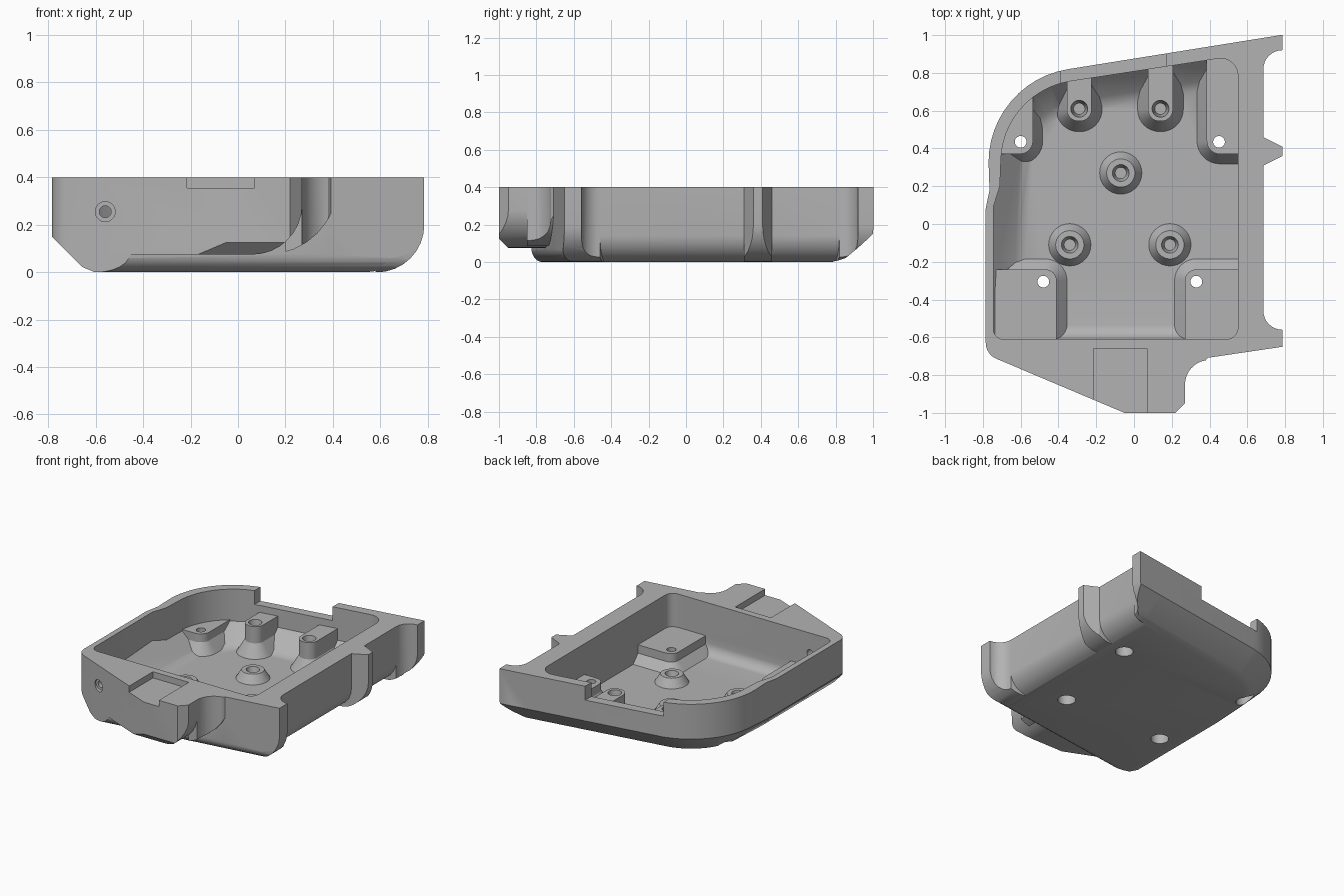
import bpy
import bmesh
from math import sin, cos, radians
from mathutils import Vector

if "Cube" in bpy.data.objects:
    bpy.data.objects.remove(bpy.data.objects["Cube"])

grey = bpy.data.materials.new("cast_grey")
grey.use_nodes = True
grey.diffuse_color = (0.45, 0.45, 0.45, 1)
grey.node_tree.nodes["Principled BSDF"].inputs["Base Color"].default_value = (0.45, 0.45, 0.45, 1)

TOP = 0.4
CX, CY = -0.27, 0.326      # centre of the big rounded corner
BACK = 99.1                # facing of the slanted back wall


def arc(cx, cy, r, a0, a1, n=8):
    angles = [radians(a0 + (a1 - a0) * i / n) for i in range(n + 1)]
    return [(cx + r * cos(a), cy + r * sin(a)) for a in angles]


def loft(lower, z0, upper, z1):
    """Solid between two outlines with equal point counts."""
    bm = bmesh.new()
    a = [bm.verts.new((x, y, z0)) for x, y in lower]
    b = [bm.verts.new((x, y, z1)) for x, y in upper]
    bm.faces.new(a[::-1])
    bm.faces.new(b)
    for i in range(len(a)):
        j = (i + 1) % len(a)
        bm.faces.new((a[i], a[j], b[j], b[i]))
    bmesh.ops.recalc_face_normals(bm, faces=bm.faces)
    return bm


def prism(outline, z0, z1):
    return loft(outline, z0, outline, z1)


def trim(bm, x, y, z, facing, tilt):
    """Slice off everything outside a downward-leaning plane."""
    a, t = radians(facing), radians(tilt)
    no = Vector((cos(a) * cos(t), sin(a) * cos(t), -sin(t)))
    bmesh.ops.bisect_plane(bm, geom=bm.verts[:] + bm.edges[:] + bm.faces[:], dist=1e-5,
                           plane_co=(x, y, z), plane_no=no, clear_outer=True)
    rim = [e for e in bm.edges if e.is_boundary]
    if rim:
        bmesh.ops.holes_fill(bm, edges=rim, sides=0)


def soft(bm, x, y, facing, r, base, steps=6):
    """Round the lower edge of a wall."""
    d = Vector((cos(radians(facing)), sin(radians(facing))))
    for i in range(steps):
        tilt = 90 * (i + 0.5) / steps
        p = Vector((x, y)) - d * (r - r * cos(radians(tilt)))
        trim(bm, p.x, p.y, base + r - r * sin(radians(tilt)), facing, tilt)


def chamfer(bm, x, y, facing, h, base):
    """Bevel the lower edge of a wall, with a softened foot."""
    d = Vector((cos(radians(facing)), sin(radians(facing))))
    trim(bm, x, y, h, facing, 45)
    p = Vector((x, y)) - d * (h - base + 0.03)
    trim(bm, p.x, p.y, base, facing, 67.5)


def corner_chamfer(bm, r, h, base, n=12):
    step = (180 - BACK) / n
    for f in [BACK] + [BACK + step * (i + 0.5) for i in range(n)]:
        chamfer(bm, CX + r * cos(radians(f)), CY + r * sin(radians(f)), f, h, base)


def make(name, bm):
    bmesh.ops.recalc_face_normals(bm, faces=bm.faces)
    me = bpy.data.meshes.new(name)
    bm.to_mesh(me)
    bm.free()
    ob = bpy.data.objects.new(name, me)
    bpy.context.collection.objects.link(ob)
    me.materials.append(grey)
    return ob


def combine(target, bm, operation):
    tool = make("tool", bm)
    mod = target.modifiers.new("bool", 'BOOLEAN')
    mod.operation, mod.solver, mod.object = operation, 'EXACT', tool
    bpy.context.view_layer.objects.active = target
    bpy.ops.object.modifier_apply(modifier=mod.name)
    bpy.data.objects.remove(tool)


def rounded(x0, y0, x1, y1, r):
    return (arc(x0 + r, y0 + r, r, 180, 270) + arc(x1 - r, y0 + r, r, 270, 360)
            + arc(x1 - r, y1 - r, r, 0, 90) + arc(x0 + r, y1 - r, r, 90, 180))


def box(x0, y0, z0, x1, y1, z1):
    return prism([(x0, y0), (x1, y0), (x1, y1), (x0, y1)], z0, z1)


def disc(x, y, r):
    return arc(x, y, r, 0, 348.75, 31)


def back_y(x):
    return 0.82 + (x + 0.349) * 0.16


def front_y(x):
    return -0.71 + (x - 0.38) * 0.148


def trim_ends(bm):
    corner_chamfer(bm, 0.5, 0.15, 0)
    soft(bm, 0.38, -0.71, -82, 0.08, 0)


# Main body
body_bm = prism(
    arc(CX, CY, 0.5, BACK, 180, 12)
    + [(-0.765, 0.18), (-0.785, 0.08)] + arc(-0.695, -0.63, 0.09, 180, 247, 5)
    + [(-0.46, -0.826), (0.38, -0.71), (0.685, front_y(0.685)), (0.685, back_y(0.685))], 0, TOP)
trim_ends(body_bm)
chamfer(body_bm, -0.785, 0, 180, 0.15, 0)
soft(body_bm, 0.685, 0, 0, 0.15, 0)
body = make("tray_body", body_bm)

# Side horns and pointed fin
sides = [
    [(0.58, 0.8)] + arc(0.785, 0.82, 0.1, 180, 90) + [(0.785, back_y(0.785)), (0.58, back_y(0.58))],
    [(0.58, front_y(0.58)), (0.785, front_y(0.785))] + arc(0.785, -0.46, 0.1, 270, 180) + [(0.58, -0.44)],
    [(0.58, 0.31), (0.685, 0.31), (0.785, 0.36), (0.785, 0.41), (0.685, 0.46), (0.58, 0.46)],
]
for outline in sides:
    bm = prism(outline, 0, TOP)
    trim_ends(bm)
    soft(bm, 0.785, 0, 0, 0.2, 0, 8)
    combine(body, bm, 'UNION')

# Front nose and its blend into the wall
nose = prism([(-0.6, -0.65), (-0.6, -0.768), (-0.05, -1), (0.22, -1), (0.27, -0.95), (0.27, -0.65)], 0.075, TOP)
soft(nose, 0.27, 0, 0, 0.21, 0.075, 8)
trim(nose, 0, -1, 0.125, -90, 45)
combine(body, nose, 'UNION')
blend = prism([(0.2, -0.85)] + arc(0.4, -0.85, 0.13, 180, 99) + [(0.42, -0.68), (0.2, -0.68)], 0.075, TOP)
soft(blend, 0.42, 0, 0, 0.3, 0.075, 8)
combine(body, blend, 'UNION')

# Cavity, with the bosses left standing in it
FLOOR = 0.04
cav_bm = prism(
    arc(-0.69, -0.555, 0.055, 180, 270) + arc(0.49, -0.55, 0.06, 270, 360)
    + arc(0.46, 0.787, 0.09, 0, BACK) + arc(CX, CY, 0.435, BACK, 180, 12)
    + [(-0.71, 0.2), (-0.745, 0.09)], FLOOR, 0.55)
corner_chamfer(cav_bm, 0.435, 0.17, FLOOR)
chamfer(cav_bm, -0.745, 0, 180, 0.17, FLOOR)
soft(cav_bm, 0, -0.61, -90, 0.08, FLOOR)
cavity = make("cavity", cav_bm)


def boss(x0, y0, x1, y1, r, skirt, skirt_z, top):
    e = skirt
    wide = rounded(x0 - e, y0 - e, x1 + e, y1 + e, r + e)
    slim = rounded(x0, y0, x1, y1, r)
    combine(cavity, loft(wide, FLOOR - 0.005, slim, skirt_z), 'DIFFERENCE')
    combine(cavity, prism(slim, FLOOR - 0.01, top), 'DIFFERENCE')


boss(0.27, -0.9, 0.8, -0.24, 0.06, 0.06, 0.1, 0.16)
boss(-1, -0.9, -0.41, -0.24, 0.06, 0.06, 0.1, 0.16)
boss(0.385, 0.37, 0.8, 1.1, 0.07, 0.055, 0.12, 0.18)
boss(-1, 0.37, -0.535, 1.1, 0.07, 0.055, 0.12, 0.18)
tall_posts = [(-0.29, 0.61), (0.14, 0.61)]
for x, y in tall_posts:
    boss(x - 0.066, y - 0.066, x + 0.066, 1.1, 0.062, 0.058, 0.13, 0.25)
low_posts = [(-0.07, 0.27), (-0.34, -0.11), (0.19, -0.11)]
for x, y in low_posts:
    combine(cavity, loft(disc(x, y, 0.115), FLOOR - 0.005, disc(x, y, 0.075), 0.1), 'DIFFERENCE')

bm = bmesh.new()
bm.from_mesh(cavity.data)
combine(body, bm, 'DIFFERENCE')
bpy.data.objects.remove(cavity)

# Blind post holes
for posts, top, low in ((tall_posts, 0.25, 0.15), (low_posts, 0.1, 0.045)):
    for x, y in posts:
        combine(body, loft(disc(x, y, 0.03), low, disc(x, y, 0.045), top + 0.002), 'DIFFERENCE')

# Through holes with wider mouths underneath
for x, y in ((0.45, 0.435), (0.33, -0.305), (-0.48, -0.305), (-0.6, 0.435)):
    combine(body, prism(disc(x, y, 0.031), -0.1, 0.3), 'DIFFERENCE')
    combine(body, prism(disc(x, y, 0.06), -0.1, 0.09), 'DIFFERENCE')

# Nose recess and back rim notch
combine(body, box(-0.215, -1.2, 0.355, 0.07, -0.66, 0.6), 'DIFFERENCE')
combine(body, box(-0.39, 0.66, 0.3, 0.17, 1.2, 0.6), 'DIFFERENCE')

# Countersunk hole in the front wall
for r, end in ((0.025, -0.55), (0.042, -0.755)):
    bm = prism(disc(-0.56, 0.255, r), -end, 0.95)
    for v in bm.verts:
        v.co = (v.co.x, -v.co.z, v.co.y)
    combine(body, bm, 'DIFFERENCE')

# Finish
bpy.ops.object.select_all(action='DESELECT')
body.select_set(True)
bpy.context.view_layer.objects.active = body
body.data.materials.clear()
body.data.materials.append(grey)
bpy.ops.object.shade_smooth_by_angle(angle=radians(30))
